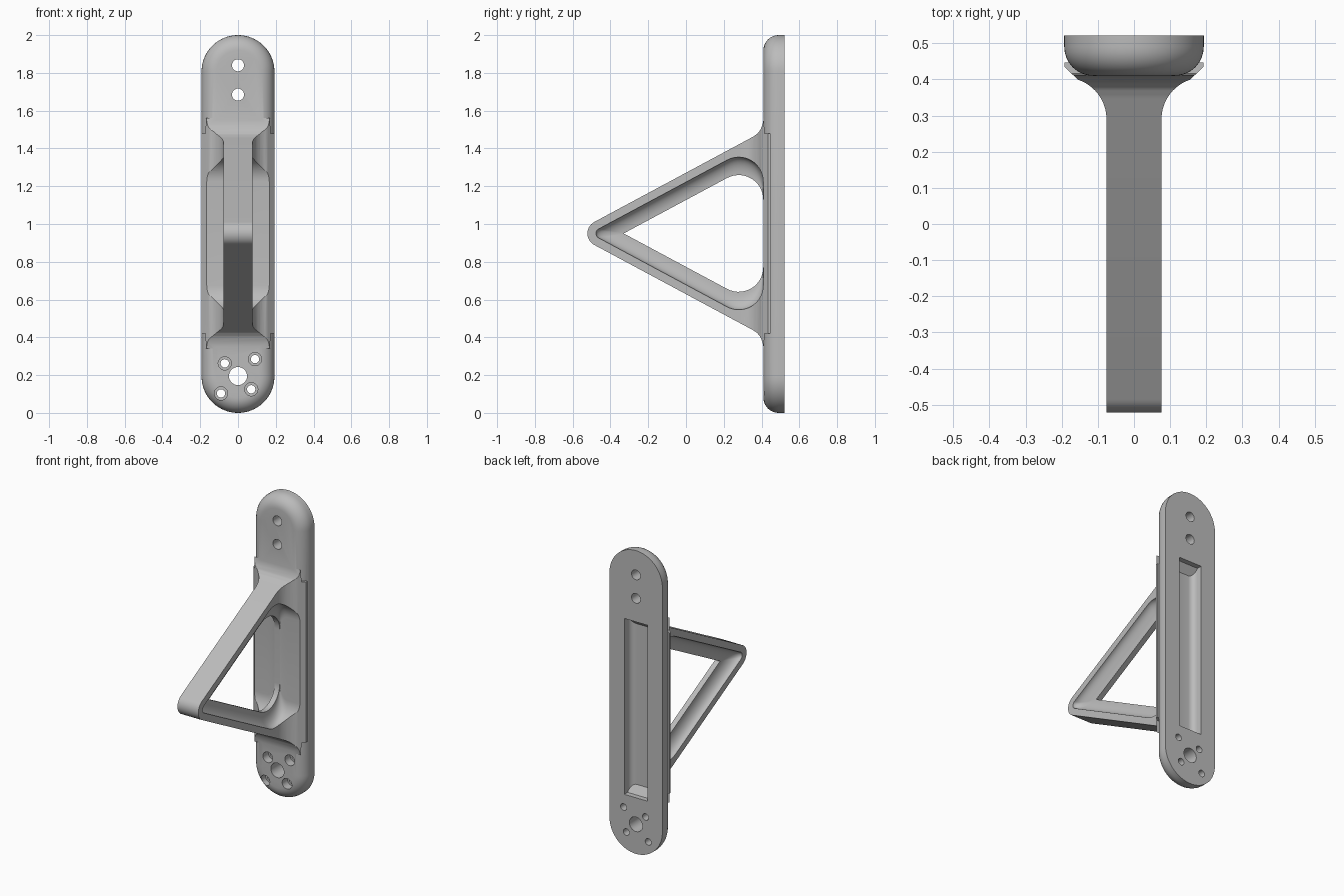
import bpy, bmesh
from math import sin, cos, pi, radians, tan
from mathutils import Vector

if "Cube" in bpy.data.objects:
    bpy.data.objects.remove(bpy.data.objects["Cube"])

MID = 0.95            # height of the bracket's symmetry plane
SLOPE = radians(28.2)  # slant of each arm
HALF = 0.193          # half width of the plate
ARM = 0.076           # half width of the arms

grey = bpy.data.materials.new("plain_grey")
grey.use_nodes = True
colour = (0.5, 0.5, 0.5, 1)
grey.diffuse_color = colour
grey.node_tree.nodes["Principled BSDF"].inputs["Base Color"].default_value = colour


def loft(name, rings):
    """Closed solid through rings that have equal point counts."""
    bm = bmesh.new()
    loops = [[bm.verts.new(p) for p in ring] for ring in rings]
    n = len(loops[0])
    for a, b in zip(loops, loops[1:]):
        for i in range(n):
            j = (i + 1) % n
            bm.faces.new((a[i], a[j], b[j], b[i]))
    bm.faces.new(loops[0])
    bm.faces.new(loops[-1])
    bmesh.ops.recalc_face_normals(bm, faces=bm.faces)
    mesh = bpy.data.meshes.new(name)
    bm.to_mesh(mesh)
    bm.free()
    mesh.materials.append(grey)
    ob = bpy.data.objects.new(name, mesh)
    bpy.context.collection.objects.link(ob)
    return ob


def combine(target, other, operation):
    """Boolean another solid into the target, then drop it."""
    mod = target.modifiers.new(operation, 'BOOLEAN')
    mod.operation, mod.object, mod.solver = operation, other, 'EXACT'
    bpy.context.view_layer.objects.active = target
    bpy.ops.object.modifier_apply(modifier=mod.name)
    bpy.data.objects.remove(other)


def round_corners(points, radii, steps=14):
    """Polygon with each corner replaced by an arc."""
    out = []
    for i, p in enumerate(points):
        p = Vector(p)
        a = (Vector(points[i - 1]) - p).normalized()
        b = (Vector(points[(i + 1) % len(points)]) - p).normalized()
        half = a.angle(b) / 2
        r = radii[i]
        centre = p + (a + b).normalized() * (r / sin(half))
        start = p + a * (r / tan(half)) - centre
        end = p + b * (r / tan(half)) - centre
        total = start.angle(end)
        for k in range(steps + 1):
            t = k / steps
            out.append(centre + (start * sin((1 - t) * total) + end * sin(t * total)) / sin(total))
    return out


def stadium(inset, y, steps=32):
    r = HALF - inset
    top = [(r * cos(pi * k / steps), y, 2 - HALF + r * sin(pi * k / steps)) for k in range(steps + 1)]
    low = [(-x, y, 2 - z) for x, y, z in top]
    return top + low


def drill(body, x, z, r, y0, y1):
    circle = [(r * cos(pi * k / 16), r * sin(pi * k / 16)) for k in range(32)]
    combine(body, loft("drill", [[(x + u, y, z + v) for u, v in circle] for y in (y0, y1)]), 'DIFFERENCE')


# Back plate with a rounded front edge
FRONT, BACK, R = 0.41, 0.522, 0.08
rings = [stadium(0, BACK)]
for k in range(9):
    t = pi / 2 * k / 8
    rings.append(stadium(R * (1 - cos(t)), FRONT + R * (1 - sin(t))))
plate = loft("wall_bracket", rings)

# Triangular bracket: side profile (y, z offset from the middle)
nose_y, nose_r = -0.453, 0.069
upper = [(0.447, 0.53), (0.416, 0.53), (0.412, 0.61), (0.405, 0.575), (0.393, 0.547),
         (0.377, 0.527), (0.355, 0.512)]
nose = []
for k in range(17):
    a = pi / 2 + SLOPE + (pi - 2 * SLOPE) * k / 16
    nose.append((nose_y + nose_r * cos(a), nose_r * sin(a)))
profile = upper + nose + [(y, -z) for y, z in reversed(upper)]
bracket = loft("bracket", [[(x, y, MID + z) for y, z in profile] for x in (-0.25, 0.25)])

# Flared plan shape that widens the arms into the plate
side = [(ARM, -0.6)]
for k in range(11):
    a = pi - radians(72) * k / 10
    side.append((ARM + 0.115 * (1 + cos(a)), 0.29 + 0.115 * sin(a)))
side += [(HALF - 0.0005, 0.435), (HALF - 0.0005, 0.47)]
plan = side + [(-x, y) for x, y in reversed(side)]
combine(bracket, loft("flare", [[(x, y, z) for x, y in plan] for z in (0, 2)]), 'INTERSECT')


# Triangular opening, hollowed on both sides down to a central web
def opening(apex, apex_radius):
    base = FRONT - 0.001
    rise = (base - apex) * tan(SLOPE)
    return round_corners([(apex, 0), (base, rise), (base, -rise)], [apex_radius, 0.13, 0.13])


hole, rim = opening(-0.33, 0.002), opening(-0.507, 0.027)
WEB = 0.018
stations = [(0.3, 1.0)]
for k in range(8, -1, -1):
    t = pi / 2 * k / 8
    stations.append((WEB + (ARM - 0.001 - WEB) * (1 - cos(t)), sin(t)))
stations += [(-x, f) for x, f in reversed(stations)]
rings = [[(x, *(h.lerp(o, f) + Vector((0, MID)))) for h, o in zip(hole, rim)] for x, f in stations]
combine(bracket, loft("opening", rings), 'DIFFERENCE')
combine(plate, bracket, 'UNION')

# Long recess in the back, with a rounded floor and sloping ends
rings = []
for k in range(7):
    t = pi / 2 * k / 6
    w, h = 0.085 - 0.04 * (1 - cos(t)), 0.58 - 0.05 * sin(t)
    y = 0.488 - 0.036 * sin(t)
    rings.append([(sx * w, y, MID + sz * h) for sx, sz in ((1, 1), (-1, 1), (-1, -1), (1, -1))])
rings.insert(0, [(x, 0.56, z) for x, y, z in rings[0]])
combine(plate, loft("recess", rings), 'DIFFERENCE')

# Screw holes, the small ones counterbored
for z in (1.84, 1.685):
    drill(plate, 0, z, 0.032, 0.3, 0.6)
drill(plate, 0, 0.195, 0.048, 0.3, 0.6)
for x, z in ((0.09, 0.285), (-0.07, 0.262), (0.07, 0.125), (-0.09, 0.103)):
    drill(plate, x, z, 0.022, 0.3, 0.6)
    drill(plate, x, z, 0.035, 0.3, 0.465)

bpy.ops.object.select_all(action='DESELECT')
plate.select_set(True)
bpy.context.view_layer.objects.active = plate
bpy.ops.object.shade_smooth_by_angle(angle=radians(28))
